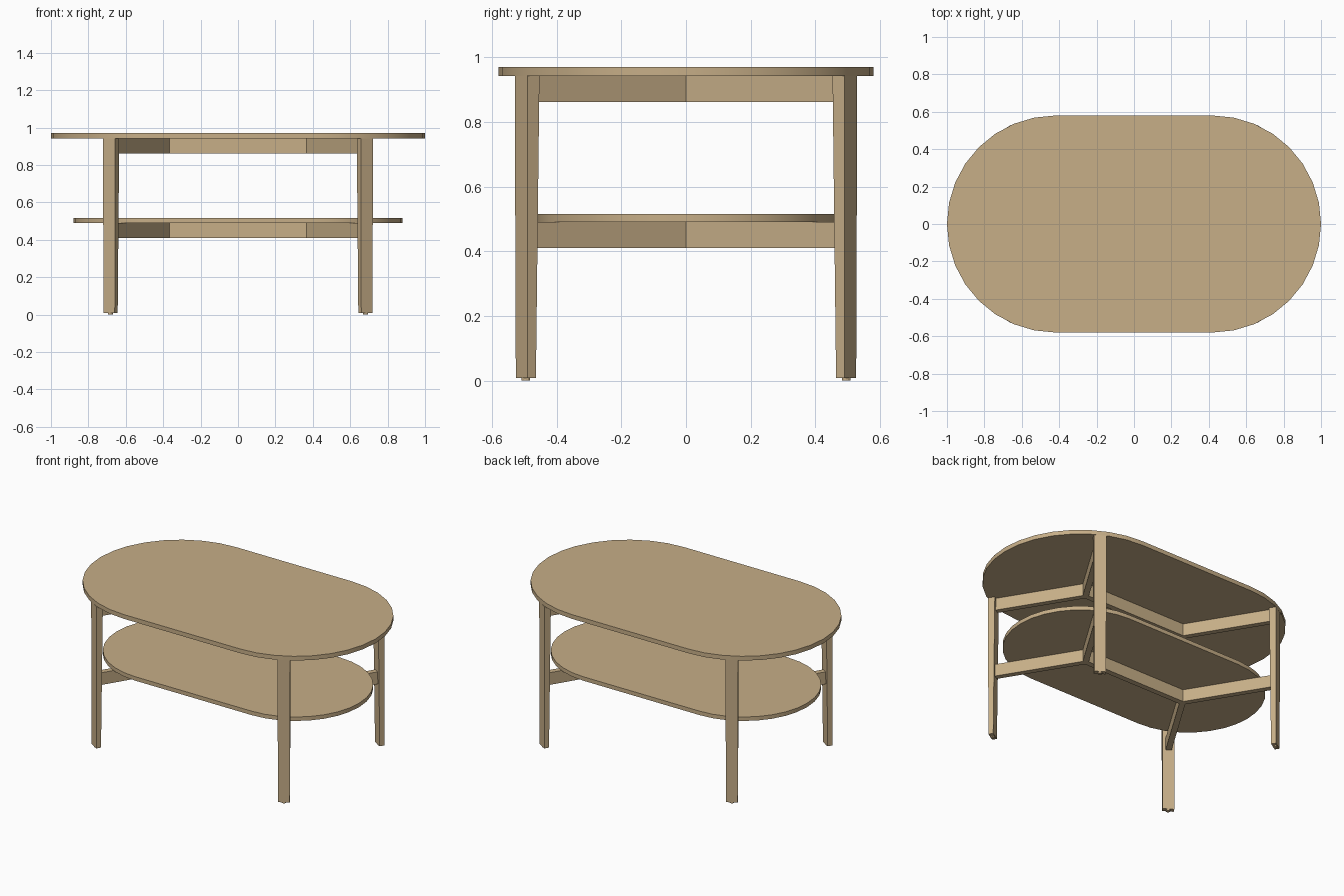
import bpy, bmesh
from math import pi, cos, sin, radians
from mathutils import Vector

cube = bpy.data.objects.get("Cube")
if cube:
    bpy.data.objects.remove(cube, do_unlink=True)

wood = bpy.data.materials.new("light oak")
wood.use_nodes = True
oak = (0.57, 0.425, 0.245, 1)
wood.diffuse_color = oak
wood.node_tree.nodes["Principled BSDF"].inputs["Base Color"].default_value = oak


def loft(name, low, high, z0, z1, smooth=False):
    """Solid between a bottom outline and a top outline."""
    bm = bmesh.new()
    a = [bm.verts.new((x, y, z0)) for x, y in low]
    b = [bm.verts.new((x, y, z1)) for x, y in high]
    bm.faces.new(a)
    bm.faces.new(b)
    n = len(a)
    for i in range(n):
        j = (i + 1) % n
        bm.faces.new((a[i], a[j], b[j], b[i]))
    bmesh.ops.recalc_face_normals(bm, faces=bm.faces)
    mesh = bpy.data.meshes.new(name)
    bm.to_mesh(mesh)
    bm.free()
    mesh.materials.append(wood)
    obj = bpy.data.objects.new(name, mesh)
    bpy.context.collection.objects.link(obj)
    if smooth:
        bpy.ops.object.select_all(action='DESELECT')
        bpy.context.view_layer.objects.active = obj
        obj.select_set(True)
        bpy.ops.object.shade_smooth_by_angle(angle=radians(30))
    return obj


def stadium(radius, centre, steps=16):
    """Rectangle with half-round ends."""
    pts = []
    for side in (1, -1):
        for i in range(steps + 1):
            t = pi * i / steps - pi / 2
            pts.append((side * (centre + radius * cos(t)), side * radius * sin(t)))
    return pts


# Top and lower shelf
loft("table_top", stadium(0.58, 0.42), stadium(0.58, 0.42), 0.942, 0.97, True)
loft("lower_shelf", stadium(0.46, 0.42), stadium(0.46, 0.42), 0.49, 0.516, True)

# Direction of a diagonal arm, from the hub on the centre line to a leg
angle = radians(58.4)
along = Vector((cos(angle), sin(angle)))
across = Vector((-sin(angle), cos(angle)))
hub = Vector((0.376, 0))
reach = 0.599


def place(u, v):
    return hub + along * u + across * v


# Forked stretchers under the top and under the shelf
h = 0.018
inner = place(h * (1 - cos(angle)) / sin(angle), h)
notch = place(h * cos(angle) / sin(angle), -h)
arm = [inner, place(0.565, h), place(0.565, -h)]
right = [(p.x, -p.y) for p in arm] + [(notch.x, 0)] + [(p.x, p.y) for p in reversed(arm)]
outline = right + [(-x, -y) for x, y in right]
for name, z in (("upper_stretcher", 0.862), ("lower_stretcher", 0.41)):
    loft(name, outline, outline, z, z + 0.08)


# Tapered legs, each with a small foot glide
def leg_section(outer, depth, width):
    return [place(outer, -width / 2), place(outer, width / 2),
            place(outer - depth, width / 2), place(outer - depth, -width / 2)]


low = leg_section(reach - 0.002, 0.03, 0.07)
high = leg_section(reach, 0.043, 0.076)
middle = place(reach - 0.017, 0)
glide = [middle + 0.013 * Vector((cos(i * pi / 6), sin(i * pi / 6))) for i in range(12)]
for sx, side in ((1, "left"), (-1, "right")):
    for sy, end in ((-1, "front"), (1, "back")):
        def flip(pts):
            return [(p.x * sx, p.y * sy) for p in pts]
        loft(f"{end}_{side}_leg", flip(low), flip(high), 0.008, 0.942)
        loft(f"{end}_{side}_foot", flip(glide), flip(glide), 0, 0.01)
